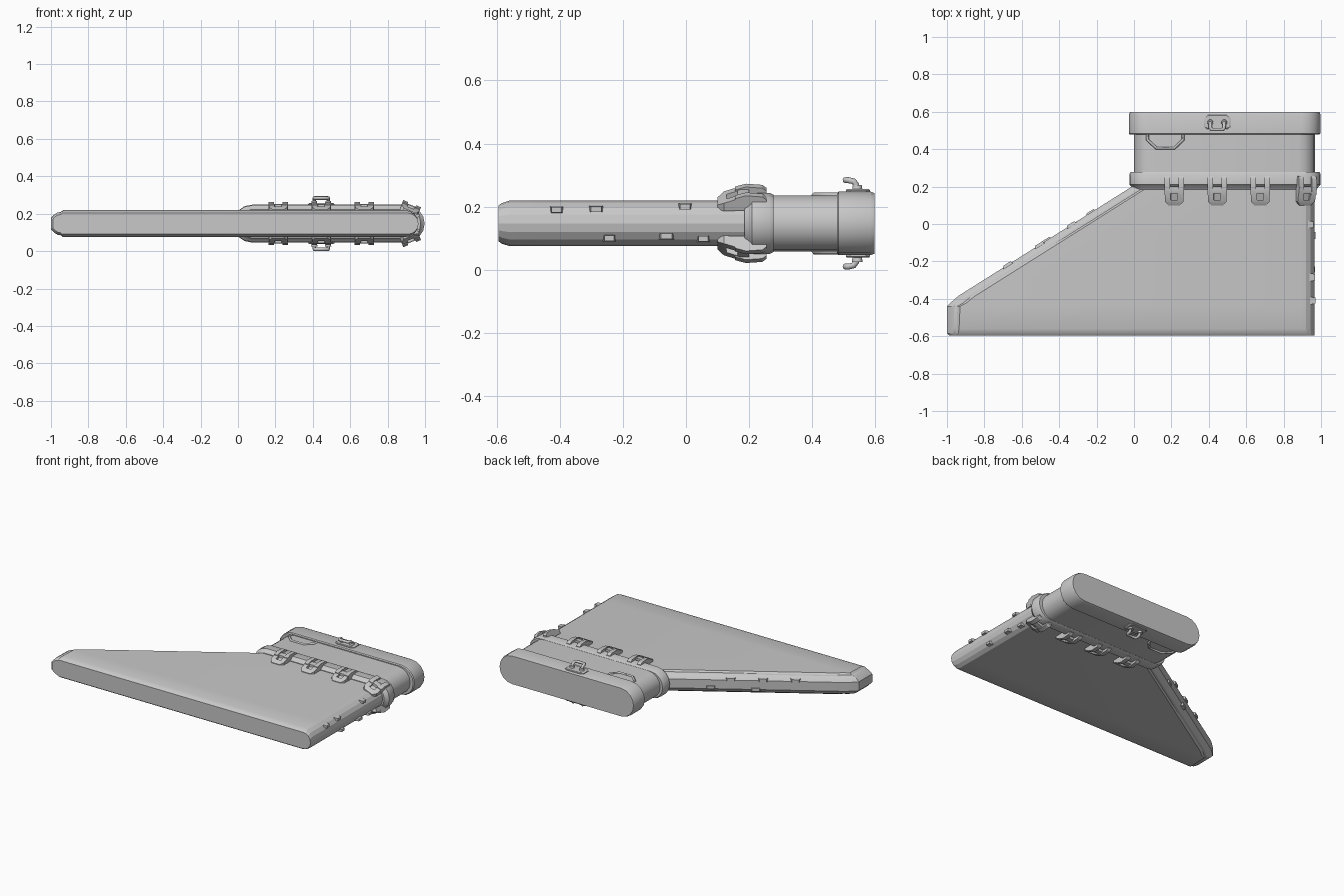
import bpy, bmesh, math
from mathutils import Matrix, Vector

if "Cube" in bpy.data.objects:
    bpy.data.objects.remove(bpy.data.objects["Cube"])

ZC = 0.147  # mid height; everything is mirrored above and below it
grey = bpy.data.materials.new("plain_grey")
grey.diffuse_color = (0.58, 0.58, 0.58, 1)
grey.use_nodes = True
grey.node_tree.nodes["Principled BSDF"].inputs["Base Color"].default_value = grey.diffuse_color


def finish(bm, name, angle=32):
    bmesh.ops.recalc_face_normals(bm, faces=bm.faces[:])
    me = bpy.data.meshes.new(name)
    bm.to_mesh(me)
    bm.free()
    me.polygons.foreach_set("use_smooth", [True] * len(me.polygons))
    me.set_sharp_from_angle(angle=math.radians(angle))
    me.materials.append(grey)
    ob = bpy.data.objects.new(name, me)
    bpy.context.collection.objects.link(ob)
    return ob


def loft(bm, rings):
    """Skin a list of equal length point rings and close both ends."""
    vs = [[bm.verts.new(p) for p in r] for r in rings]
    n = len(vs[0])
    for a, b in zip(vs, vs[1:]):
        for i in range(n):
            bm.faces.new((a[i], a[(i + 1) % n], b[(i + 1) % n], b[i]))
    bm.faces.new(vs[0])
    bm.faces.new(vs[-1])


def arc(cx, h, y, start, segs=8):
    return [(cx + h * math.sin(start + math.pi * i / segs), y,
             ZC + h * math.cos(start + math.pi * i / segs)) for i in range(segs + 1)]


def stadium(x0, x1, y, h):
    return arc(x1 - h, h, y, 0) + arc(x0 + h, h, y, math.pi)


def band(name, x0, x1, profile):
    """Stadium shaped body; profile is (y, half height), ends keep pace with height."""
    bm = bmesh.new()
    top = max(h for _, h in profile)
    loft(bm, [stadium(x0 + top - h, x1 - top + h, y, h) for y, h in profile])
    return finish(bm, name)


# Blade: rounded right edge, stepped chamfer along the slanted left edge
bm = bmesh.new()
rings = []
for y, h, xl, w in [(-0.595, 0.056, -0.99, 0.05), (-0.585, 0.064, -1.0, 0.06),
                    (-0.56, 0.072, -1.0, 0.065), (-0.44, 0.072, -1.0, 0.07),
                    (-0.425, 0.072, -0.985, 0.085), (-0.385, 0.072, -0.94, 0.09),
                    (0.21, 0.072, 0.005, 0.09)]:
    half = [(1, 1), (0.8, 0.86), (0.55, 0.83), (0.25, 0.66), (0, 0.42)]
    left = [(xl + u * w, y, ZC + v * h) for u, v in half]
    low = [(x, y, 2 * ZC - z) for x, y, z in left]
    rings.append(arc(0.965 - h, h, y, 0) + low + left[::-1])
loft(bm, rings)
finish(bm, "blade", 22)

# Collar, neck and end cap
band("collar", -0.025, 0.998, [(0.185, 0.076), (0.205, 0.09), (0.21, 0.097),
                               (0.265, 0.097), (0.278, 0.09)])
band("neck", 0.0, 0.968, [(0.25, 0.089), (0.49, 0.089)])
band("end_cap", -0.027, 0.997, [(0.478, 0.095), (0.484, 0.101), (0.585, 0.101), (0.598, 0.096)])


def box_ring(x, w, y, lo, hi):
    return [(x - w, y, lo), (x + w, y, lo), (x + w, y, hi), (x - w, y, hi)]


def tube(name, pts, radius, closed=False, sides=2):
    cu = bpy.data.curves.new(name, 'CURVE')
    cu.dimensions = '3D'
    cu.bevel_depth = radius
    cu.bevel_resolution = sides
    cu.use_fill_caps = True
    sp = cu.splines.new('POLY')
    sp.points.add(len(pts) - 1)
    for p, co in zip(sp.points, pts):
        p.co = (*co, 1)
    sp.use_cyclic_u = closed
    cu.materials.append(grey)
    ob = bpy.data.objects.new(name, cu)
    bpy.context.collection.objects.link(ob)


def clamp(x, tilt, side):
    bm = bmesh.new()
    # tab with a square socket
    loft(bm, [box_ring(0, w, y, lo, hi) for w, y, lo, hi in
              [(0.032, 0.1, 0.062, 0.076), (0.05, 0.12, 0.062, 0.089),
               (0.05, 0.172, 0.064, 0.106), (0.05, 0.2, 0.064, 0.106)]])
    bm.normal_update()
    bmesh.ops.recalc_face_normals(bm, faces=bm.faces[:])
    top = [f for f in bm.faces if 0.12 < f.calc_center_median().y < 0.17 and f.normal.z > 0.7]
    sock = bmesh.ops.inset_region(bm, faces=top, thickness=0.012)
    for v in top[0].verts:
        v.co.x *= 0.45
    ext = bmesh.ops.inset_region(bm, faces=top, thickness=0.001)
    for v in top[0].verts:
        v.co.z -= 0.015
    # two prongs that reach over the collar
    for s in (-1, 1):
        loft(bm, [box_ring(s * 0.037, 0.014, y, lo, hi) for y, lo, hi in
                  [(0.155, 0.07, 0.105), (0.19, 0.075, 0.115), (0.242, 0.085, 0.111),
                   (0.256, 0.09, 0.1)]])
    bm.transform(Matrix.Translation((x, 0, ZC)) @ Matrix.Diagonal((1, 1, side, 1))
                 @ Matrix.Rotation(tilt, 4, 'Y'))
    finish(bm, "clamp", 25)


for side in (-1, 1):
    for x, tilt in [(0.215, 0), (0.445, 0), (0.675, 0), (0.888, math.radians(22))]:
        clamp(x, tilt, side)

    # Hook base plate and bent loop on the cap
    bm = bmesh.new()
    plate = [(-0.07, -0.025), (-0.055, -0.038), (0.055, -0.038), (0.07, -0.025),
             (0.07, 0.025), (0.055, 0.038), (-0.055, 0.038), (-0.07, 0.025)]
    loft(bm, [[(0.445 + px * k, 0.545 + py * k, ZC + side * z) for px, py in plate]
              for k, z in [(1, 0.095), (1, 0.105), (0.92, 0.109)]])
    finish(bm, "hook_plate")
    loop = [(-0.037, 0.54, 0.1), (-0.037, 0.54, 0.122), (-0.037, 0.532, 0.133),
            (-0.037, 0.515, 0.137), (-0.03, 0.505, 0.137)]
    loop += [(-x, y, z) for x, y, z in loop[::-1]]
    tube("hook_loop", [(0.445 + x, y, ZC + side * z) for x, y, z in loop], 0.0095)
    for s in (-1, 1):
        bm = bmesh.new()
        bmesh.ops.create_cone(bm, cap_ends=True, segments=12, radius1=0.017, radius2=0.014,
                              depth=0.02)
        bm.transform(Matrix.Translation((0.445 + s * 0.037, 0.543, ZC + side * 0.112)))
        finish(bm, "hook_boss")

    # Raised angular frame on the neck
    frame = [(0.072, 0.482), (0.072, 0.45), (0.12, 0.405), (0.215, 0.405), (0.262, 0.45),
             (0.262, 0.482)]
    tube("neck_frame", [(x, y, ZC + side * 0.09) for x, y in frame], 0.008, sides=0)


def lug(name, pos, angle, size):
    """Small tapered block; local x points outward."""
    bm = bmesh.new()
    bmesh.ops.create_cube(bm, size=1)
    for v in bm.verts:
        k = 0.75 if v.co.x > 0 else 1
        v.co = Vector((v.co.x * size[0], v.co.y * size[1] * k, v.co.z * size[2] * k))
    bm.transform(Matrix.Translation(pos) @ Matrix.Rotation(angle, 4, 'Z'))
    finish(bm, name)


# Lugs on the rounded right edge
for y, z, w in [(-0.41, 0.19, 0.042), (-0.285, 0.192, 0.045), (-0.003, 0.2, 0.042),
                (-0.243, 0.1, 0.04), (-0.062, 0.106, 0.048), (0.055, 0.098, 0.04)]:
    cx = 0.893 + math.sqrt(0.072 ** 2 - (z - ZC) ** 2)
    lug("edge_lug", (cx + 0.004, y, z), 0, (0.03, w, 0.022))

# Lugs along the slanted edge
a, b = Vector((-0.94, -0.385, ZC)), Vector((0.005, 0.21, ZC))
slope = math.atan2(b.y - a.y, b.x - a.x)
for t, dz in [(0.28, 0.036), (0.46, 0.036), (0.64, 0.036), (0.5, -0.03), (0.75, -0.02)]:
    lug("slant_lug", a.lerp(b, t) + Vector((0, 0, dz)), slope + math.pi / 2, (0.016, 0.06, 0.026))
